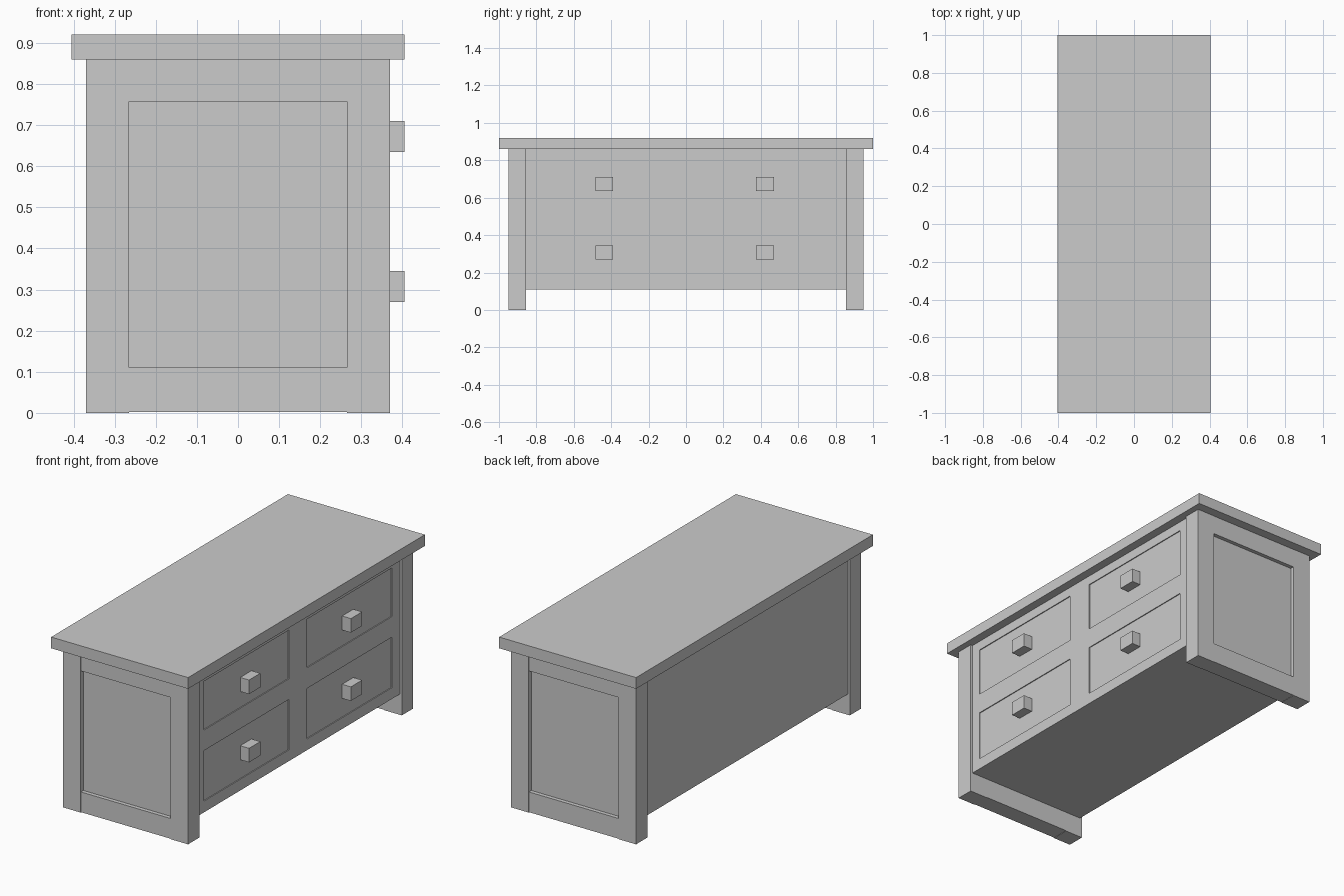
import bpy

if "Cube" in bpy.data.objects:
    bpy.data.objects.remove(bpy.data.objects["Cube"])


def box(name, x, y, z):
    """Axis-aligned box from (min, max) pairs."""
    bpy.ops.mesh.primitive_cube_add(
        size=1, location=[(a + b) / 2 for a, b in (x, y, z)])
    ob = bpy.context.object
    ob.name = name
    ob.scale = [b - a for a, b in (x, y, z)]
    bpy.ops.object.transform_apply(location=False, rotation=False, scale=True)
    return ob


BACK, FACE, DRAWER = -0.358, 0.358, 0.353
DRAWERS_Y = ((-0.80, -0.08), (0.07, 0.79))
DRAWERS_Z = ((0.17, 0.44), (0.55, 0.81))
KNOBS_Y = ((-0.485, -0.39), (0.375, 0.47))
KNOBS_Z = ((0.27, 0.345), (0.635, 0.71))

# Overhanging top slab
box("top_slab", (-0.405, 0.405), (-1.0, 1.0), (0.86, 0.92))

# Carcass, whose front shows as the inset drawer fronts
box("carcass", (BACK, DRAWER), (-0.855, 0.855), (0.11, 0.86))

# Front frame: stiles split at the middle seam, rails between them
for y in ((-0.855, -0.80), (-0.08, 0.07), (0.79, 0.855)):
    for z in ((0.11, 0.495), (0.495, 0.86)):
        box("front_stile", (DRAWER, FACE), y, z)
for y in DRAWERS_Y:
    for z in ((0.11, 0.17), (0.44, 0.55), (0.81, 0.86)):
        box("front_rail", (DRAWER, FACE), y, z)

# Square drawer knobs
for y in KNOBS_Y:
    for z in KNOBS_Z:
        box("drawer_knob", (DRAWER, 0.405), y, z)

# End frames with recessed panels
for s in (-1, 1):
    def span(inner, outer):
        return tuple(sorted((s * inner, s * outer)))
    for x in ((-0.37, -0.265), (0.265, 0.37)):
        box("corner_leg", x, span(0.855, 0.95), (0, 0.86))
    for z in ((0.002, 0.11), (0.757, 0.86)):
        box("end_rail", (-0.265, 0.265), span(0.855, 0.949), z)
    box("end_panel", (-0.265, 0.265), span(0.855, 0.928), (0.11, 0.757))
